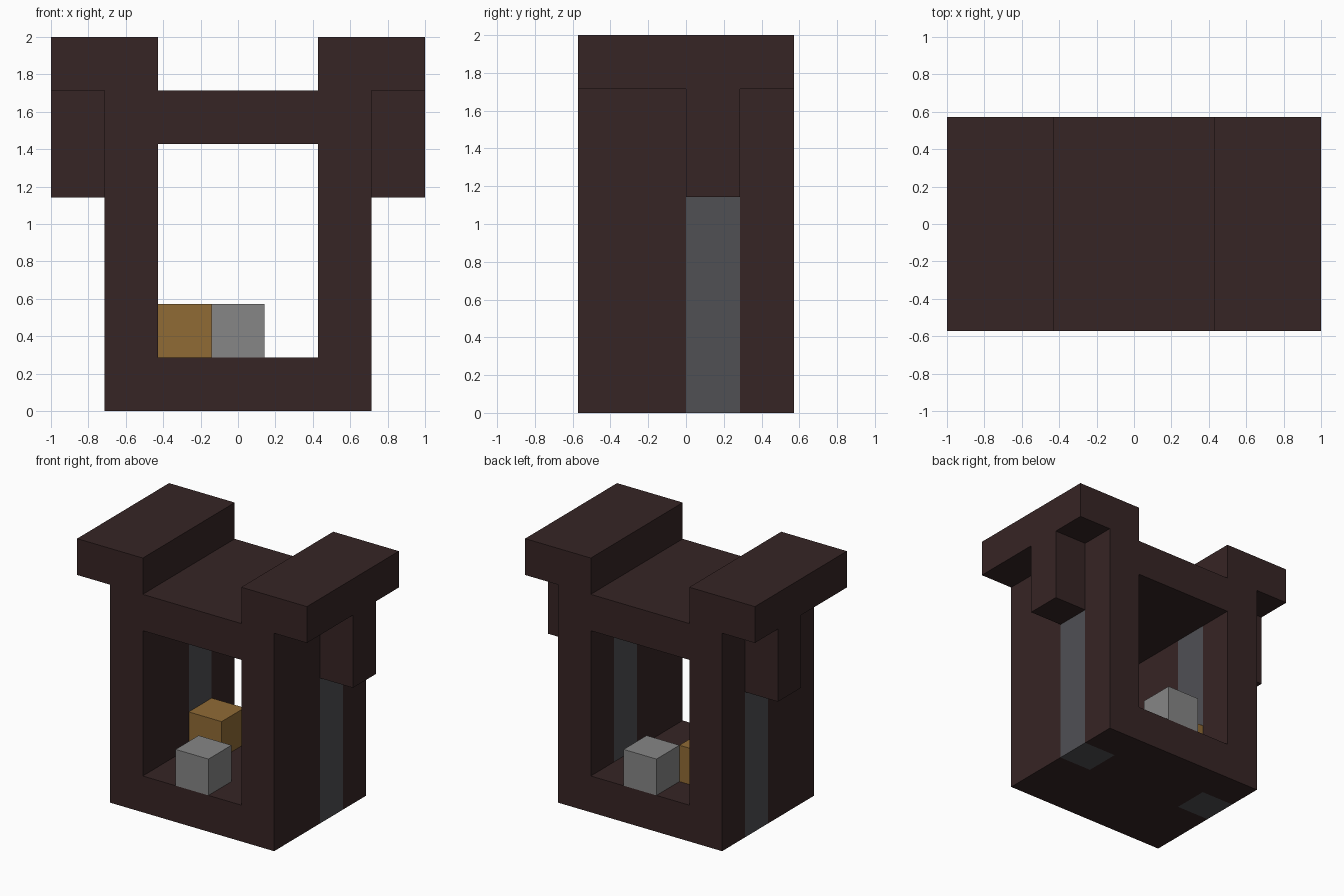
import bpy
import bmesh
from mathutils import Vector

U = 2 / 7  # edge of one block

if "Cube" in bpy.data.objects:
    bpy.data.objects.remove(bpy.data.objects["Cube"], do_unlink=True)


def material(name, rgb):
    mat = bpy.data.materials.new(name)
    mat.use_nodes = True
    colour = (*rgb, 1)
    mat.diffuse_color = colour
    node = next(n for n in mat.node_tree.nodes if n.type == "BSDF_PRINCIPLED")
    node.inputs["Base Color"].default_value = colour
    return mat


brown = material("dark brown", (0.037, 0.018, 0.018))
charcoal = material("charcoal grey", (0.08, 0.08, 0.088))
gold = material("gold", (0.28, 0.147, 0.036))
grey = material("light grey", (0.24, 0.24, 0.24))


def prism(name, mat, outline, x0, x1):
    """Extrude a (y, z) outline from x0 to x1, all in block units."""
    bm = bmesh.new()
    face = bm.faces.new([bm.verts.new((x0 * U, y * U, z * U)) for y, z in outline])
    moved = bmesh.ops.extrude_face_region(bm, geom=[face], use_keep_orig=True)["geom"]
    verts = [v for v in moved if isinstance(v, bmesh.types.BMVert)]
    bmesh.ops.translate(bm, verts=verts, vec=Vector(((x1 - x0) * U, 0, 0)))
    bmesh.ops.recalc_face_normals(bm, faces=bm.faces)
    mesh = bpy.data.meshes.new(name)
    bm.to_mesh(mesh)
    bm.free()
    mesh.materials.append(mat)
    obj = bpy.data.objects.new(name, mesh)
    bpy.context.collection.objects.link(obj)
    return obj


def box(name, mat, xs, ys, zs):
    (y0, y1), (z0, z1) = ys, zs
    return prism(name, mat, [(y0, z0), (y1, z0), (y1, z1), (y0, z1)], *xs)


DEPTH = (-2, 2)
STRIP = (0, 1)

# Floor and ceiling between the walls
box("floor", brown, (-1.5, 1.5), DEPTH, (0, 1))
box("ceiling", brown, (-1.5, 1.5), DEPTH, (5, 6))

# Slotted walls, strips filling the slots, brackets and overhanging caps
slotted = [(-2, 0), (0, 0), (0, 5), (1, 5), (1, 0), (2, 0), (2, 6), (-2, 6)]
for side, s in (("left", 1), ("right", -1)):
    wall = sorted((1.5 * s, 2.5 * s))
    prism(side + "_wall", brown, slotted, *wall)
    box(side + "_wall_strip", charcoal, wall, STRIP, (0, 5))
    box(side + "_bracket", brown, sorted((2.5 * s, 3.5 * s)), STRIP, (4, 6))
    box(side + "_cap", brown, sorted((1.5 * s, 3.5 * s)), DEPTH, (6, 7))

# Loose blocks standing on the floor
box("gold_block", gold, (-1.5, -0.5), STRIP, (1, 2))
box("front_grey_block", grey, (-0.5, 0.5), (-2, -1), (1, 2))
box("back_grey_block", grey, (-0.5, 0.5), (1, 2), (1, 2))
